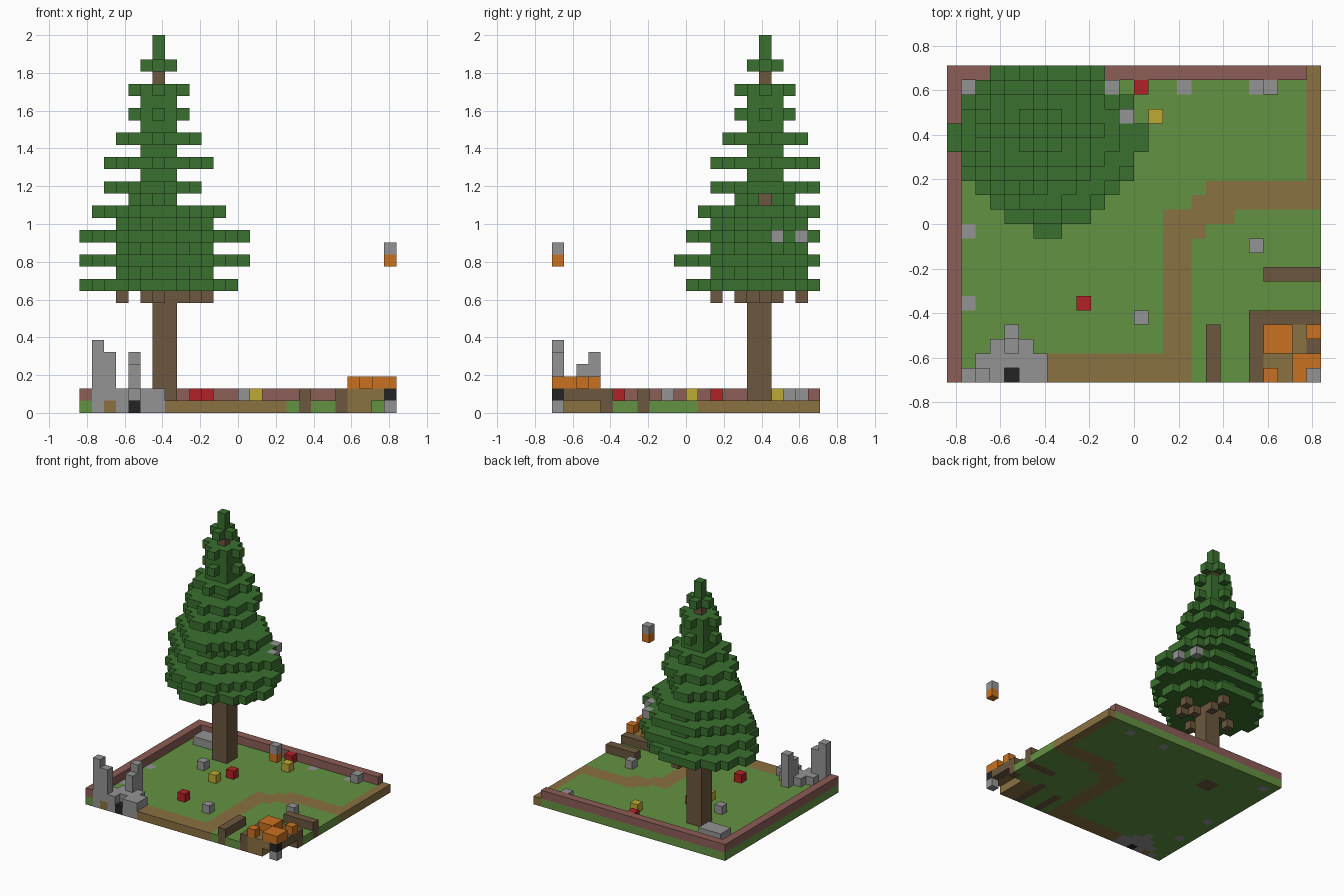
import bpy
import bmesh
from mathutils import Vector

if "Cube" in bpy.data.objects:
    bpy.data.objects.remove(bpy.data.objects["Cube"], do_unlink=True)

UNIT = 2 / 31
COLS, ROWS = 26, 22
grid = {}      # cell -> part name
part_mat = {}  # part name -> material


def material(name, *rgb):
    lin = [((c / 255 + 0.055) / 1.055) ** 2.4 for c in rgb] + [1]
    mat = bpy.data.materials.new(name)
    mat.use_nodes = True
    mat.diffuse_color = lin
    mat.node_tree.nodes["Principled BSDF"].inputs["Base Color"].default_value = lin
    return mat


grass = material("grass_green", 100, 146, 66)
leaf = material("leaf_green", 58, 112, 46)
wood = material("dark_wood", 108, 87, 61)
dirt = material("path_brown", 138, 113, 65)
brick = material("dusty_red", 140, 93, 86)
stone = material("stone_grey", 148, 148, 148)
red = material("flower_red", 178, 34, 38)
yellow = material("flower_yellow", 190, 170, 50)
orange = material("bright_orange", 202, 113, 32)
black = material("black", 36, 36, 36)


def span(v):
    return range(v[0], v[1] + 1) if isinstance(v, tuple) else (v,)


def fill(part, mat, xs, ys, zs):
    """Fill an inclusive block of cells; single numbers mean one cell."""
    part_mat[part] = mat
    for i in span(xs):
        for j in span(ys):
            for k in span(zs):
                grid[i, j, k] = part


def clear(xs, ys, zs):
    for i in span(xs):
        for j in span(ys):
            for k in span(zs):
                grid.pop((i, j, k), None)


right, back = COLS - 1, ROWS - 1

# Ground, path and boundary wall
fill("ground", grass, (0, right), (0, back), 0)
for xs, ys in [((7, 16), (0, 1)), ((15, 16), (0, 11)), ((15, 17), 10),
               ((15, 19), 11), ((17, right), 12), ((18, right), 13),
               (right, (12, back))]:
    fill("path", dirt, xs, ys, 0)
fill("wall", brick, 0, (0, back), 1)
fill("wall", brick, (0, right - 1), back, 1)

# Stones set flush into the ground
for i, j in [(1, 20), (1, 10), (1, 5), (16, 20), (21, 20)]:
    fill("ground_stones", stone, i, j, 0)

# Loose stones and flowers
for i, j in [(6, 13), (13, 4), (21, 9), (22, 20)]:
    fill("loose_stones", stone, i, j, 1)
for i, j in [(9, 5), (10, 13), (13, 20)]:
    fill("red_flowers", red, i, j, 1)
for i, j in [(14, 18), (9, 11)]:
    fill("yellow_flowers", yellow, i, j, 1)
fill("stone_slab", stone, (2, 4), (18, 19), 1)

# Ruin with broken pillars and a dark doorway
for xs, j in [((1, 6), 0), ((2, 6), 1), ((3, 5), 2), (4, 3)]:
    fill("ruin", stone, xs, j, (0, 1))
fill("ruin", stone, 1, 0, (1, 5))
fill("ruin", stone, 2, 0, (1, 4))
fill("ruin", stone, 4, 2, (1, 3))
fill("ruin", stone, 4, 3, (1, 4))
clear(4, 0, 1)
fill("ruin_doorway", black, 4, 0, 0)
fill("path", dirt, 2, 0, 0)

# Fences
fill("front_fence", wood, 18, (0, 3), (0, 1))
fill("side_fence", wood, (22, right), 7, (0, 1))

# Small hut with a patchy roof
clear((22, right), (0, 3), 0)
fill("hut_wall", wood, 21, (0, 4), (0, 1))
fill("hut_wall", wood, (22, right), 4, 1)
fill("hut_wall", wood, right, 4, 0)
fill("hut_wall", wood, right, (1, 3), 1)
fill("hut_floor", dirt, (22, 23), (0, 3), 0)
fill("hut_floor", dirt, (22, 24), (0, 3), 1)
for i, j in [(22, 3), (23, 3), (25, 3), (22, 2), (23, 2),
             (24, 1), (25, 1), (22, 0), (24, 0), (25, 0)]:
    fill("hut_roof", orange, i, j, 2)
fill("hut_post_base", stone, right, 0, 0)
fill("hut_post", black, right, 0, 1)

# Floating lantern
fill("lantern_body", orange, right, 0, 12)
fill("lantern_cap", stone, right, 0, 13)


# Leaf layers: rounded diamonds given by their extents
def leaf_layer(k, i0, i1, j0, j1):
    cx, cy = (i0 + i1) / 2, (j0 + j1) / 2
    rx, ry = (i1 - i0) / 2 + 0.3, (j1 - j0) / 2 + 0.3
    for i in range(i0, i1 + 1):
        for j in range(j0, min(j1, back) + 1):
            if (abs(i - cx) / rx) ** 1.5 + (abs(j - cy) / ry) ** 1.5 <= 1:
                fill("leaves", leaf, i, j, k)


wide = {10: (0, 12, 11, 22), 12: (0, 13, 10, 23), 14: (0, 13, 11, 22),
        16: (1, 11, 12, 22), 18: (2, 9, 13, 21), 20: (2, 10, 13, 21),
        22: (3, 9, 14, 20), 24: (4, 8, 15, 19), 26: (4, 8, 15, 19),
        28: (5, 7, 16, 18)}
for k, box in wide.items():
    leaf_layer(k, *box)
for k in (11, 13, 15):
    leaf_layer(k, 3, 10, 13, 20)
leaf_layer(17, 4, 8, 15, 19)
for k in (19, 21, 23, 25):
    fill("leaves", leaf, (5, 7), (16, 18), k)
clear((7, 8), 17, 17)
fill("tree_tip", leaf, 6, 17, (28, 30))

# Stones caught in the leaves
fill("leaf_stones", stone, 11, 20, 14)
fill("leaf_stones", stone, 12, 18, 14)

# Trunk and branch stubs
fill("trunk", wood, (6, 7), (16, 17), (0, 11))
fill("trunk", wood, 6, 17, (12, 27))
for i, j in [(3, 16), (5, 17), (8, 16), (10, 17), (9, 15),
             (6, 13), (7, 20), (6, 15), (7, 18)]:
    fill("branches", wood, i, j, 9)


# Turn the cells of each part into a mesh of exposed faces
def build(part):
    bm = bmesh.new()
    corners = {}

    def vert(p):
        key = tuple(round(c) for c in p)
        if key not in corners:
            x, y, z = key
            corners[key] = bm.verts.new(
                ((x - COLS / 2) * UNIT, (y - ROWS / 2) * UNIT, z * UNIT))
        return corners[key]

    for cell in [c for c, name in grid.items() if name == part]:
        middle = Vector(cell) + Vector((0.5, 0.5, 0.5))
        for axis in range(3):
            for sign in (-1, 1):
                n = Vector((0, 0, 0))
                n[axis] = sign
                if tuple(int(c) for c in Vector(cell) + n) in grid:
                    continue
                u = Vector((0, 0, 0))
                u[(axis + 1) % 3] = 0.5
                v = n.cross(u)
                c = middle + n / 2
                bm.faces.new([vert(c + a * u + b * v) for a, b in
                              ((-1, -1), (1, -1), (1, 1), (-1, 1))])
    mesh = bpy.data.meshes.new(part)
    bm.to_mesh(mesh)
    bm.free()
    mesh.materials.append(part_mat[part])
    bpy.context.collection.objects.link(bpy.data.objects.new(part, mesh))


for part in part_mat:
    build(part)
